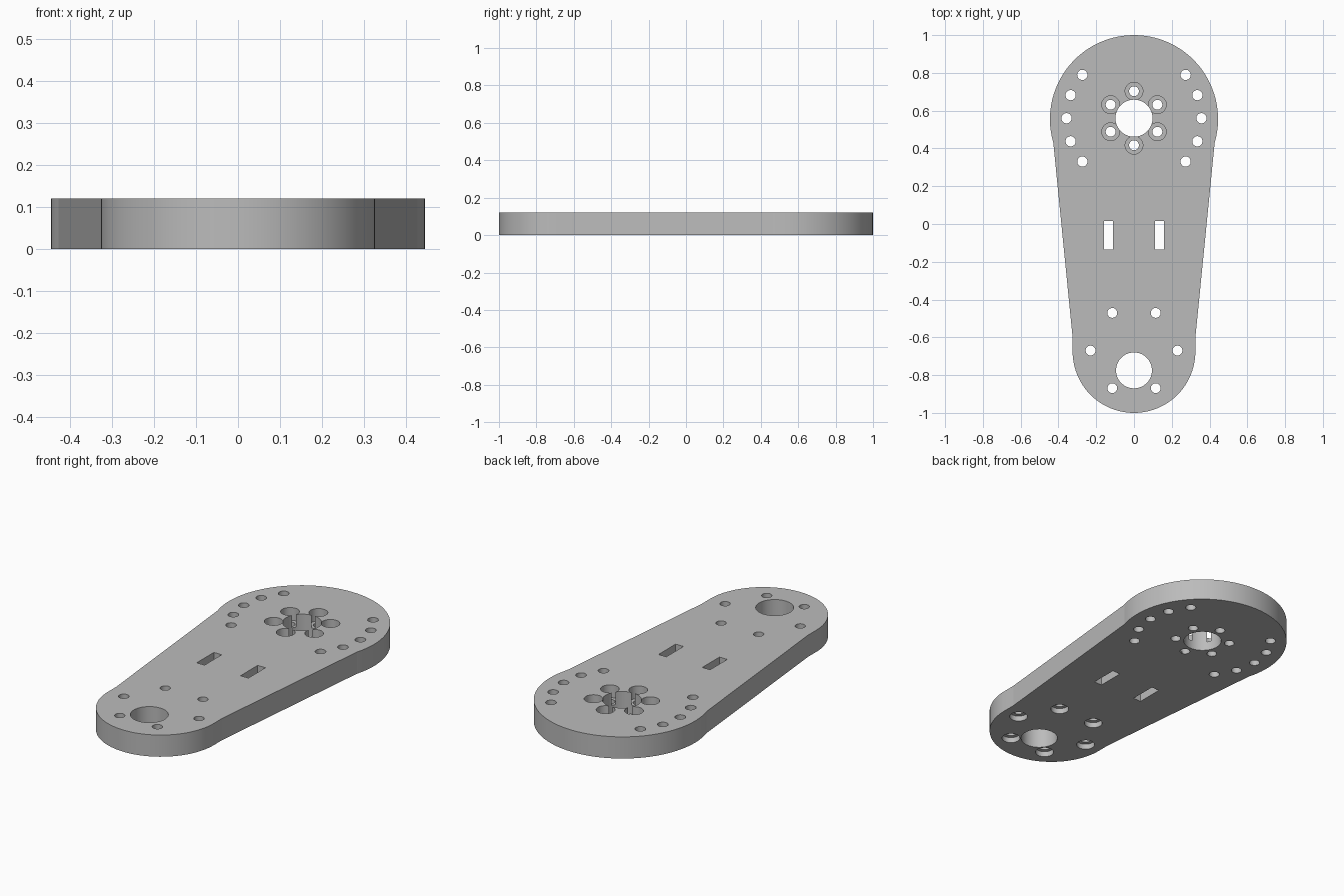
import bpy
import bmesh
from math import radians, sin, cos, asin, tau

cube = bpy.data.objects.get("Cube")
if cube:
    bpy.data.objects.remove(cube, do_unlink=True)

THICK = 0.12
BIG_Y, BIG_R = 0.555, 0.445
SMALL_Y, SMALL_R = -0.675, 0.325
SHOULDER_Y, HIP_Y = 0.43, -0.6
BOLT_R, RECESS_R = 0.026, 0.047

grey = bpy.data.materials.new("plain_grey")
grey.use_nodes = True
grey.diffuse_color = (0.5, 0.5, 0.5, 1)
grey.node_tree.nodes["Principled BSDF"].inputs["Base Color"].default_value = (0.5, 0.5, 0.5, 1)


def arc(cx, cy, r, start, end, steps):
    """Points along a circular arc, both ends included."""
    angles = [start + (end - start) * i / steps for i in range(steps + 1)]
    return [(cx + r * cos(a), cy + r * sin(a)) for a in angles]


def prism(name, outline, z0, z1):
    """Solid made by raising a flat outline from z0 to z1."""
    bm = bmesh.new()
    face = bm.faces.new([bm.verts.new((x, y, z0)) for x, y in outline])
    raised = bmesh.ops.extrude_face_region(bm, geom=[face])["geom"]
    verts = [v for v in raised if isinstance(v, bmesh.types.BMVert)]
    bmesh.ops.translate(bm, verts=verts, vec=(0, 0, z1 - z0))
    bmesh.ops.recalc_face_normals(bm, faces=bm.faces)
    mesh = bpy.data.meshes.new(name)
    bm.to_mesh(mesh)
    bm.free()
    obj = bpy.data.objects.new(name, mesh)
    bpy.context.collection.objects.link(obj)
    mesh.materials.append(grey)
    return obj


# Plate outline: two rounded ends joined by straight tapering sides
dip = asin((BIG_Y - SHOULDER_Y) / BIG_R)
outline = arc(0, BIG_Y, BIG_R, -dip, tau / 2 + dip, 56)
outline += [(-SMALL_R, HIP_Y)]
outline += arc(0, SMALL_Y, SMALL_R, tau / 2, tau, 48)
outline += [(SMALL_R, HIP_Y)]
plate = prism("mounting_plate", outline, 0, THICK)
bpy.context.view_layer.objects.active = plate
plate.select_set(True)


def cut(points, z0=-0.1, z1=THICK + 0.1):
    cutter = prism("cutter", points, z0, z1)
    cutter.hide_render = True
    mod = plate.modifiers.new("cut", 'BOOLEAN')
    mod.operation = 'DIFFERENCE'
    mod.solver = 'EXACT'
    mod.object = cutter
    bpy.ops.object.modifier_apply(modifier=mod.name)
    bpy.data.objects.remove(cutter, do_unlink=True)


def drill(x, y, r, z0=-0.1, z1=THICK + 0.1):
    cut(arc(x, y, r, 0, tau, 80)[:-1], z0, z1)


# Large shaft holes at each end
HUB_Y = 0.56
drill(0, HUB_Y, 0.098)
drill(0, -0.775, 0.095)

# Hub bolt circle, recessed from the top
for i in range(6):
    a = radians(90 + 60 * i)
    x, y = 0.143 * cos(a), HUB_Y + 0.143 * sin(a)
    drill(x, y, BOLT_R)
    drill(x, y, RECESS_R, z0=0.05)

# Fan of holes along both sides of the big end
for side in (-1, 1):
    for deg in (-40, -20, 0, 20, 40):
        a = radians(deg)
        drill(side * 0.357 * cos(a), HUB_Y + 0.357 * sin(a), 0.027)

# Small end bolt circle, recessed from below
for i in range(6):
    a = radians(60 * i)
    x, y = 0.23 * cos(a), -0.67 + 0.23 * sin(a)
    drill(x, y, BOLT_R)
    drill(x, y, RECESS_R, z1=0.03)

# Pair of strap slots
for side in (-1, 1):
    inner, outer = side * 0.11, side * 0.158
    cut([(inner, -0.135), (outer, -0.135), (outer, 0.015), (inner, 0.015)])

bpy.ops.object.shade_smooth_by_angle(angle=radians(5))
